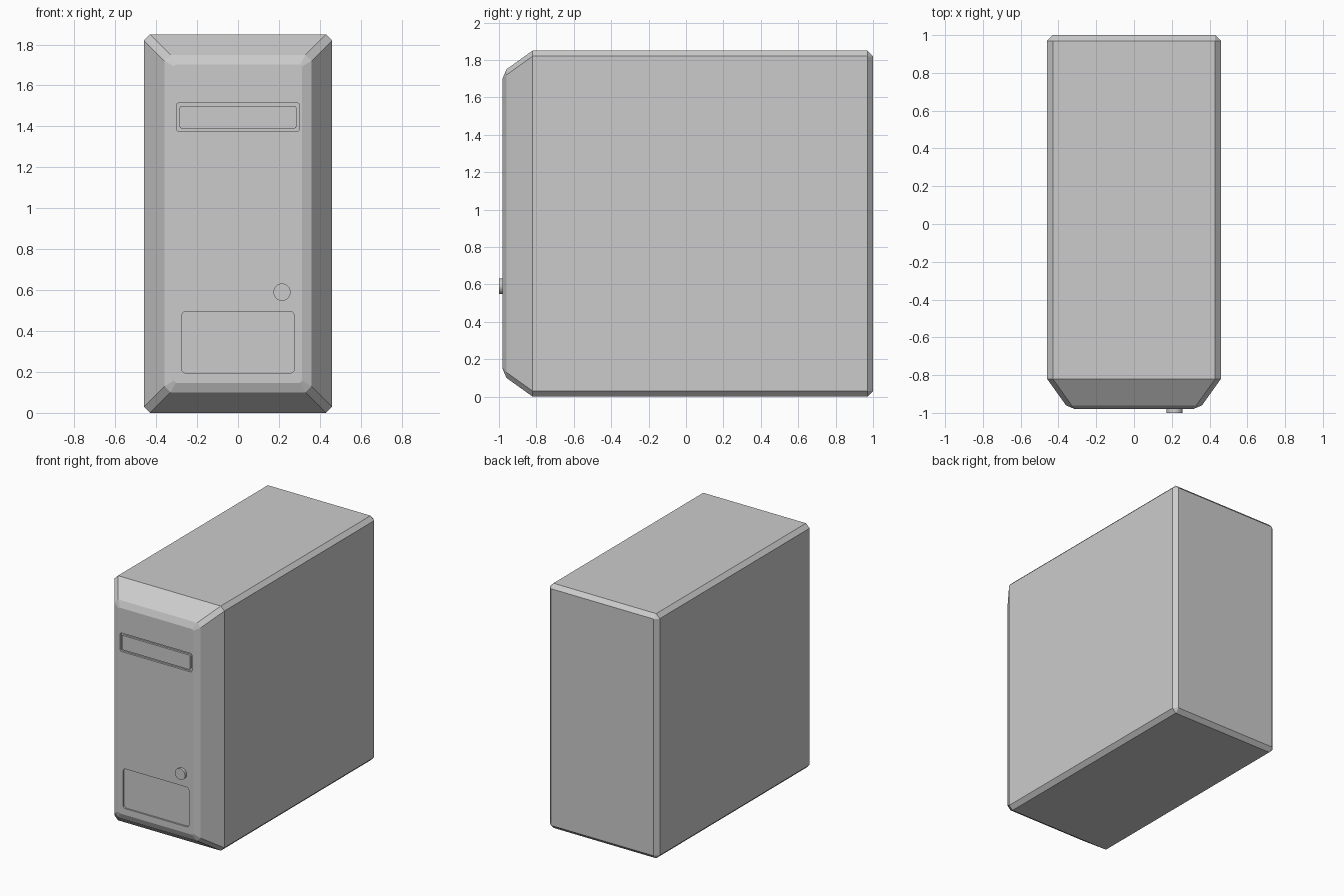
import bpy, bmesh, math

if "Cube" in bpy.data.objects:
    bpy.data.objects.remove(bpy.data.objects["Cube"])


def loft(name, rings):
    """Closed solid skinned through rings of equal point count."""
    bm = bmesh.new()
    loops = [[bm.verts.new(p) for p in ring] for ring in rings]
    for a, b in zip(loops, loops[1:]):
        for i in range(len(a)):
            j = (i + 1) % len(a)
            bm.faces.new((a[i], a[j], b[j], b[i]))
    bm.faces.new(loops[0])
    bm.faces.new(loops[-1])
    bmesh.ops.recalc_face_normals(bm, faces=bm.faces)
    mesh = bpy.data.meshes.new(name)
    bm.to_mesh(mesh)
    bm.free()
    obj = bpy.data.objects.new(name, mesh)
    bpy.context.collection.objects.link(obj)
    return obj


def case_ring(y, inset, c):
    """Chamfered rectangle of the case section at depth y."""
    w, h, mid = 0.46 - inset, 0.925 - inset, 0.925
    pts = [(w, h - c), (w - c, h), (c - w, h), (-w, h - c),
           (-w, c - h), (c - w, -h), (w - c, -h), (w, c - h)]
    return [(x, y, mid + z) for x, z in pts]


def rounded_slab(name, x, z0, z1, r, y0, y1, steps=4):
    """Rounded rectangle, half width x, extruded from y0 to y1."""
    pts = []
    corners = [(x - r, z1 - r), (r - x, z1 - r), (r - x, z0 + r), (x - r, z0 + r)]
    for q, (cx, cz) in enumerate(corners):
        for s in range(steps + 1):
            a = math.pi / 2 * (q + s / steps)
            pts.append((cx + r * math.cos(a), cz + r * math.sin(a)))
    return loft(name, [[(px, y, pz) for px, pz in pts] for y in (y0, y1)])


FRONT = -0.98

# Case shell with chamfered edges and tapered front bezel
case = loft("case", [case_ring(1.0, 0.03, 0.002),
                     case_ring(0.97, 0.0, 0.03),
                     case_ring(-0.82, 0.0, 0.03),
                     case_ring(-0.96, 0.10, 0.03),
                     case_ring(FRONT, 0.147, 0.01)])

# Recesses for the drive bay and the lower panel
cutters = [
    rounded_slab("bay_cutter", 0.30, 1.375, 1.515, 0.012, FRONT - 0.05, FRONT + 0.015),
    rounded_slab("panel_cutter", 0.275, 0.195, 0.495, 0.02, FRONT - 0.05, FRONT + 0.012),
]
for cutter in cutters:
    cutter.hide_render = True
    cutter.hide_set(True)
    mod = case.modifiers.new(cutter.name, 'BOOLEAN')
    mod.operation = 'DIFFERENCE'
    mod.solver = 'EXACT'
    mod.object = cutter
    bpy.context.view_layer.objects.active = case
    bpy.ops.object.modifier_apply(modifier=mod.name)
    bpy.data.objects.remove(cutter)

# Drive door sitting in the bay
rounded_slab("drive_door", 0.285, 1.39, 1.50, 0.01, FRONT, FRONT + 0.02)

# Power button
bpy.ops.mesh.primitive_cylinder_add(vertices=32, radius=0.042, depth=0.03,
                                    location=(0.215, -0.985, 0.59),
                                    rotation=(math.pi / 2, 0, 0))
button = bpy.context.object
button.name = "power_button"
bpy.ops.object.shade_smooth_by_angle()
